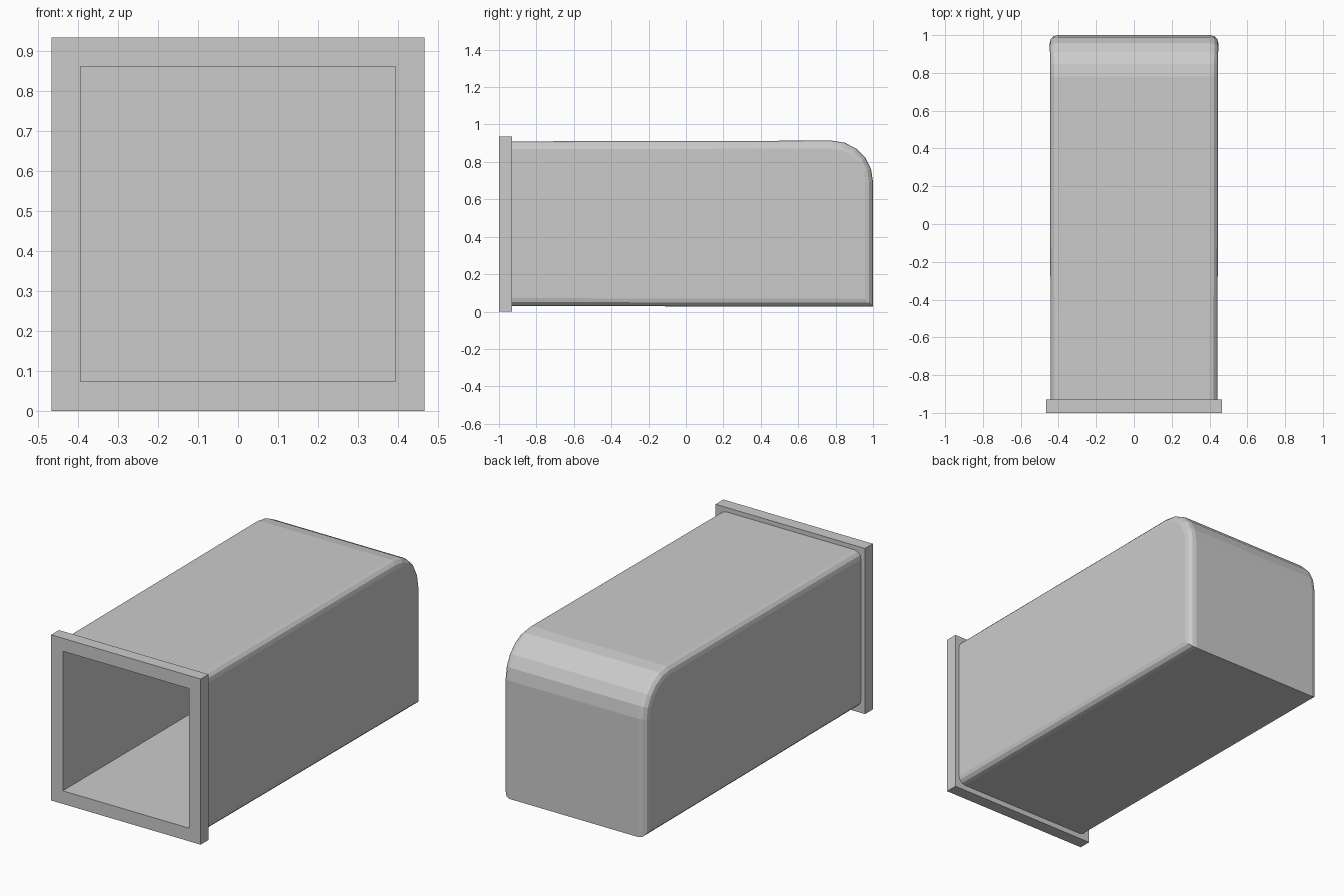
import bpy, bmesh, math

if "Cube" in bpy.data.objects:
    bpy.data.objects.remove(bpy.data.objects["Cube"])

W, H = 0.467, 0.935          # flange half width and height
HOLE, Z0, Z1 = 0.394, 0.074, 0.862
Y_FRONT, Y_JOIN, Y_BACK = -1.0, -0.93, 1.0


def finish(bm, name):
    bmesh.ops.recalc_face_normals(bm, faces=bm.faces[:])
    mesh = bpy.data.meshes.new(name)
    bm.to_mesh(mesh)
    bm.free()
    obj = bpy.data.objects.new(name, mesh)
    bpy.context.collection.objects.link(obj)
    return obj


def box(name, hx, y0, y1, z0, z1):
    bm = bmesh.new()
    bmesh.ops.create_cube(bm, size=1)
    for v in bm.verts:
        v.co = (v.co.x * 2 * hx, (y0 + y1) / 2 + v.co.y * (y1 - y0),
                (z0 + z1) / 2 + v.co.z * (z1 - z0))
    return finish(bm, name)


def tunnel_body():
    # Side profile with a rounded upper back corner, extruded across x
    r, n, low, top = 0.22, 5, 0.028, 0.912
    pts = [(Y_JOIN, low), (Y_BACK, low)]
    for i in range(n + 1):
        a = math.pi / 2 * i / n
        pts.append((Y_BACK - r + r * math.cos(a), top - r + r * math.sin(a)))
    pts.append((Y_JOIN, top))
    half = 0.444
    bm = bmesh.new()
    face = bm.faces.new([bm.verts.new((-half, y, z)) for y, z in pts])
    ext = bmesh.ops.extrude_face_region(bm, geom=[face], use_keep_orig=True)
    for v in ext["geom"]:
        if isinstance(v, bmesh.types.BMVert):
            v.co.x = half
    bmesh.ops.recalc_face_normals(bm, faces=bm.faces[:])
    # Round the rims of both side walls, leaving the joint with the flange square
    rims = []
    for e in bm.edges:
        a, b = (v.co for v in e.verts)
        if abs(a.x - b.x) < 1e-5 and max(a.y, b.y) > Y_JOIN + 0.01:
            rims.append(e)
    bmesh.ops.bevel(bm, geom=rims, offset=0.042, segments=3, profile=0.5,
                    affect='EDGES', clamp_overlap=True)
    # Very slight flare toward the back
    for v in bm.verts:
        s = 1 + 0.005 * v.co.y
        v.co.x *= s
        v.co.z = 0.47 + (v.co.z - 0.47) * s
    return finish(bm, "tunnel_body")


body = tunnel_body()
flange = box("front_flange", W, Y_FRONT, Y_JOIN, 0, H)

# Square cavity through the flange and into the body
cutter = box("cavity_cutter", HOLE, Y_FRONT - 0.1, 0.87, Z0, Z1)
cutter.hide_render = True
for obj in (body, flange):
    mod = obj.modifiers.new("cavity", 'BOOLEAN')
    mod.operation = 'DIFFERENCE'
    mod.solver = 'EXACT'
    mod.object = cutter
    bpy.context.view_layer.objects.active = obj
    bpy.ops.object.modifier_apply(modifier=mod.name)
bpy.data.objects.remove(cutter)
